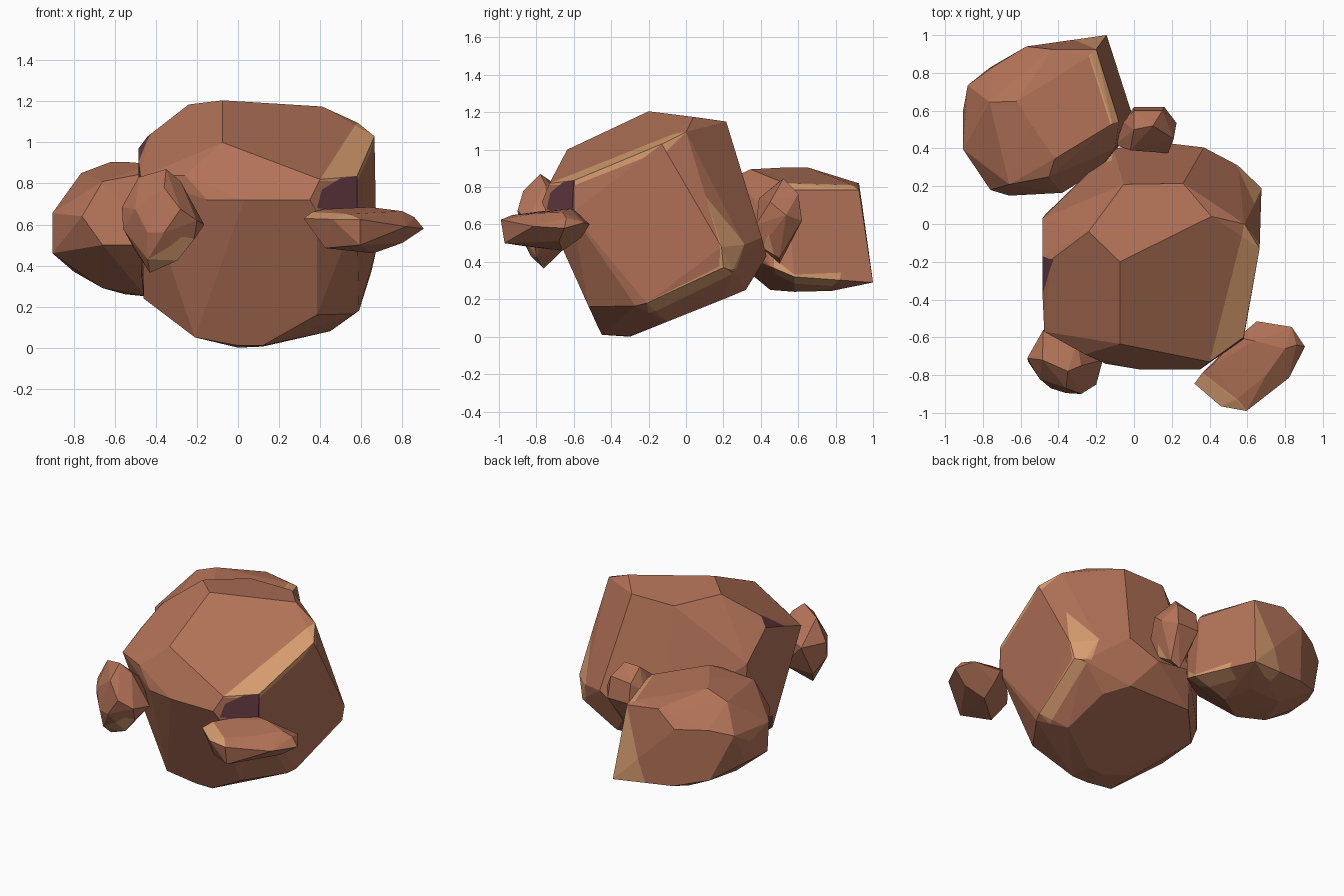
import bpy, bmesh, math
from mathutils import Vector


def material(name, rgb):
    m = bpy.data.materials.new(name)
    m.diffuse_color = (*rgb, 1)
    return m


MATS = [material("red brown stone", (0.45, 0.17, 0.097)),
        material("tan stone", (0.67, 0.335, 0.16)),
        material("dark purple stone", (0.135, 0.042, 0.058))]
TAN, PURPLE = 1, 2


def paint(bm, centre, mat, pts):
    """Cut the outline of a convex patch into the stone below it and colour the inside."""
    pts = [Vector(p) for p in pts]
    mid = sum(pts, Vector()) / len(pts)
    n = Vector()
    for a, b in zip(pts, pts[1:] + pts[:1]):
        n += (a - mid).cross(b - mid)
    n.normalize()
    if n.dot(mid - centre) < 0:
        n.negate()
    sides = []
    for a, b in zip(pts, pts[1:] + pts[:1]):
        side = n.cross(b - a).normalized()
        if side.dot(mid - a) < 0:
            side.negate()
        sides.append((a, side))
        faces = [f for f in bm.faces if f.normal.dot(n) > 0.2]
        geom = list({v for f in faces for v in f.verts}) + \
            list({e for f in faces for e in f.edges}) + faces
        bmesh.ops.bisect_plane(bm, geom=geom, dist=1e-5, plane_co=a, plane_no=side)
        bm.normal_update()
    for f in bm.faces:
        c = f.calc_center_median()
        if f.normal.dot(n) > 0.2 and all(s.dot(c - a) > -1e-5 for a, s in sides):
            f.material_index = mat


def rock(name, corners, patches):
    """Faceted convex stone with coloured patches."""
    points = [Vector(c) for c in corners]
    centre = sum(points, Vector()) / len(points)
    bm = bmesh.new()
    bmesh.ops.convex_hull(bm, input=[bm.verts.new(p) for p in points])
    loose = [v for v in bm.verts if not v.link_faces]
    bmesh.ops.delete(bm, geom=loose, context='VERTS')
    bmesh.ops.recalc_face_normals(bm, faces=bm.faces[:])
    bm.normal_update()
    for mat, pts in patches:
        paint(bm, centre, mat, pts)
    bmesh.ops.dissolve_limit(bm, angle_limit=math.radians(5), verts=bm.verts[:],
                             edges=bm.edges[:], delimit={'MATERIAL'})
    me = bpy.data.meshes.new(name)
    bm.to_mesh(me)
    bm.free()
    for m in MATS:
        me.materials.append(m)
    bpy.context.collection.objects.link(bpy.data.objects.new(name, me))


# Large tilted boulder
rock("main_boulder", [
    # crown
    (-0.075, -0.20, 1.205), (-0.24, -0.04, 1.185), (-0.055, 0.21, 1.15),
    (0.26, 0.215, 1.15), (0.41, 0.04, 1.175), (0.585, 0.0, 1.095), (0.665, -0.13, 1.03),
    # front
    (-0.075, -0.635, 1.0), (0.03, -0.77, 0.72), (0.35, -0.77, 0.72), (0.40, -0.73, 0.82),
    (-0.15, -0.74, 0.72), (-0.26, -0.69, 0.84), (-0.475, -0.57, 0.83), (0.385, -0.745, 0.66),
    (0.385, -0.52, 0.16), (0.12, -0.45, 0.01), (0.0, -0.45, 0.01), (-0.21, -0.47, 0.05),
    # right and back
    (0.58, -0.60, 0.835), (0.58, -0.61, 0.66), (0.565, -0.27, 0.165), (0.59, -0.21, 0.18),
    (0.65, 0.20, 0.37), (0.638, 0.105, 0.75), (0.675, 0.19, 0.48), (0.55, 0.31, 0.49),
    (0.61, 0.25, 0.35), (0.37, 0.405, 0.53), (0.16, 0.43, 0.43), (-0.11, 0.40, 0.48),
    # left
    (-0.485, 0.03, 0.80), (-0.47, 0.05, 0.35), (-0.46, -0.28, 0.24),
    (-0.485, -0.36, 0.91), (-0.44, -0.19, 1.03), (-0.485, -0.17, 0.97),
    # underside
    (0.0, -0.30, 0.0), (0.12, -0.30, 0.005), (0.45, -0.10, 0.08), (0.42, 0.20, 0.20),
    (0.30, 0.32, 0.25), (-0.18, 0.31, 0.26), (-0.38, 0.10, 0.19), (-0.21, -0.25, 0.05),
], [
    # long streak at the right of the upper face
    (TAN, [(0.585, 0.0, 1.10), (0.675, -0.125, 1.03), (0.585, -0.61, 0.83), (0.40, -0.735, 0.82)]),
    # chip on the front right
    (PURPLE, [(0.385, -0.745, 0.68), (0.41, -0.727, 0.77), (0.50, -0.66, 0.825),
              (0.585, -0.60, 0.835), (0.585, -0.60, 0.66)]),
    # wedge on the back right and strip along the lower right edge
    (TAN, [(0.638, 0.105, 0.75), (0.54, 0.31, 0.50), (0.57, 0.27, 0.36), (0.66, 0.19, 0.36)]),
    (TAN, [(0.59, -0.21, 0.185), (0.655, 0.20, 0.385), (0.60, 0.25, 0.33), (0.52, -0.20, 0.12)]),
    # left shoulder and lower left edge
    (PURPLE, [(-0.485, -0.38, 0.90), (-0.43, -0.19, 1.04), (-0.485, -0.17, 0.97)]),
    (PURPLE, [(-0.46, 0.09, 0.31), (-0.45, -0.28, 0.22), (-0.475, -0.28, 0.32),
              (-0.48, 0.06, 0.42)]),
    # sliver beside the gap at the back
    (TAN, [(-0.19, 0.315, 0.8), (-0.11, 0.385, 0.8), (-0.12, 0.335, 0.8)]),
])

# Second boulder behind on the left
rock("back_boulder", [
    # top
    (-0.42, 0.345, 0.895), (-0.55, 0.535, 0.905), (-0.62, 0.65, 0.905), (-0.435, 0.925, 0.82),
    (-0.115, 0.53, 0.82), (-0.08, 0.54, 0.785), (-0.23, 0.89, 0.81), (-0.2, 0.925, 0.785),
    # right
    (-0.145, 1.0, 0.29), (-0.01, 0.58, 0.32), (-0.05, 0.45, 0.375), (-0.10, 0.40, 0.70),
    # left and back
    (-0.765, 0.645, 0.85), (-0.905, 0.395, 0.655), (-0.905, 0.41, 0.46), (-0.905, 0.60, 0.60),
    (-0.88, 0.735, 0.68), (-0.75, 0.83, 0.72), (-0.57, 0.94, 0.72), (-0.56, 0.94, 0.33),
    (-0.76, 0.83, 0.38), (-0.89, 0.62, 0.46),
    # front
    (-0.76, 0.18, 0.64), (-0.66, 0.21, 0.81), (-0.45, 0.25, 0.85), (-0.66, 0.15, 0.50),
    (-0.38, 0.165, 0.50), (-0.18, 0.29, 0.55),
    # underside
    (-0.66, 0.48, 0.29), (-0.45, 0.45, 0.25), (-0.25, 0.58, 0.24), (-0.30, 0.78, 0.245),
    (-0.55, 0.75, 0.26), (-0.80, 0.60, 0.37),
], [
    # narrow top bevel, back wedge, lower right edge
    (TAN, [(-0.125, 0.525, 0.82), (-0.08, 0.535, 0.785), (-0.2, 0.92, 0.785),
           (-0.24, 0.89, 0.81)]),
    (TAN, [(-0.2, 0.93, 0.785), (-0.14, 1.0, 0.28), (-0.375, 0.96, 0.29)]),
    (TAN, [(-0.01, 0.47, 0.37), (-0.07, 0.83, 0.31), (-0.16, 0.78, 0.25), (-0.09, 0.48, 0.29)]),
])

# Small stone at the front left, tan facet facing down and forward
rock("front_left_stone", [
    (-0.35, -0.78, 0.87), (-0.485, -0.72, 0.83), (-0.28, -0.75, 0.81), (-0.36, -0.87, 0.78),
    (-0.50, -0.82, 0.675), (-0.44, -0.87, 0.56), (-0.36, -0.895, 0.56), (-0.28, -0.90, 0.675),
    (-0.20, -0.85, 0.62), (-0.165, -0.72, 0.60), (-0.565, -0.71, 0.685), (-0.56, -0.73, 0.58),
    (-0.50, -0.66, 0.47), (-0.48, -0.56, 0.68), (-0.30, -0.62, 0.50), (-0.30, -0.62, 0.72),
    (-0.43, -0.76, 0.365), (-0.295, -0.80, 0.425), (-0.215, -0.81, 0.525), (-0.44, -0.83, 0.43),
], [(TAN, [(-0.43, -0.76, 0.36), (-0.295, -0.80, 0.425), (-0.21, -0.82, 0.525),
           (-0.27, -0.86, 0.53), (-0.44, -0.83, 0.43)])])

# Flat stone at the front right, tan facet at its front left
rock("front_right_stone", [
    (0.32, -0.845, 0.63), (0.36, -0.79, 0.66), (0.54, -0.93, 0.65), (0.595, -0.99, 0.625),
    (0.46, -0.965, 0.625), (0.42, -0.74, 0.675), (0.55, -0.60, 0.68), (0.64, -0.62, 0.685),
    (0.80, -0.66, 0.665), (0.70, -0.80, 0.66), (0.65, -0.515, 0.60), (0.835, -0.545, 0.61),
    (0.905, -0.65, 0.58), (0.86, -0.64, 0.635), (0.82, -0.815, 0.59),
    (0.425, -0.87, 0.485), (0.595, -0.97, 0.50), (0.66, -0.66, 0.46), (0.80, -0.68, 0.51),
    (0.66, -0.56, 0.53),
], [(TAN, [(0.31, -0.845, 0.64), (0.36, -0.785, 0.645), (0.55, -0.93, 0.64),
           (0.60, -0.995, 0.635), (0.46, -0.97, 0.635)])])

# Tiny stone between the two boulders, small tan chip low on its right
rock("gap_stone", [
    (0.05, 0.50, 0.39), (0.0, 0.50, 0.83), (0.10, 0.52, 0.845), (0.0, 0.60, 0.75),
    (0.15, 0.60, 0.765), (-0.055, 0.54, 0.70), (-0.10, 0.42, 0.62), (0.225, 0.535, 0.65),
    (0.21, 0.45, 0.72), (0.18, 0.375, 0.60), (0.16, 0.62, 0.62), (0.0, 0.62, 0.62),
    (0.02, 0.40, 0.52), (0.15, 0.40, 0.48), (-0.02, 0.39, 0.74), (0.12, 0.50, 0.42),
], [(TAN, [(0.15, 0.40, 0.46), (0.20, 0.44, 0.53), (0.12, 0.48, 0.40)])])
